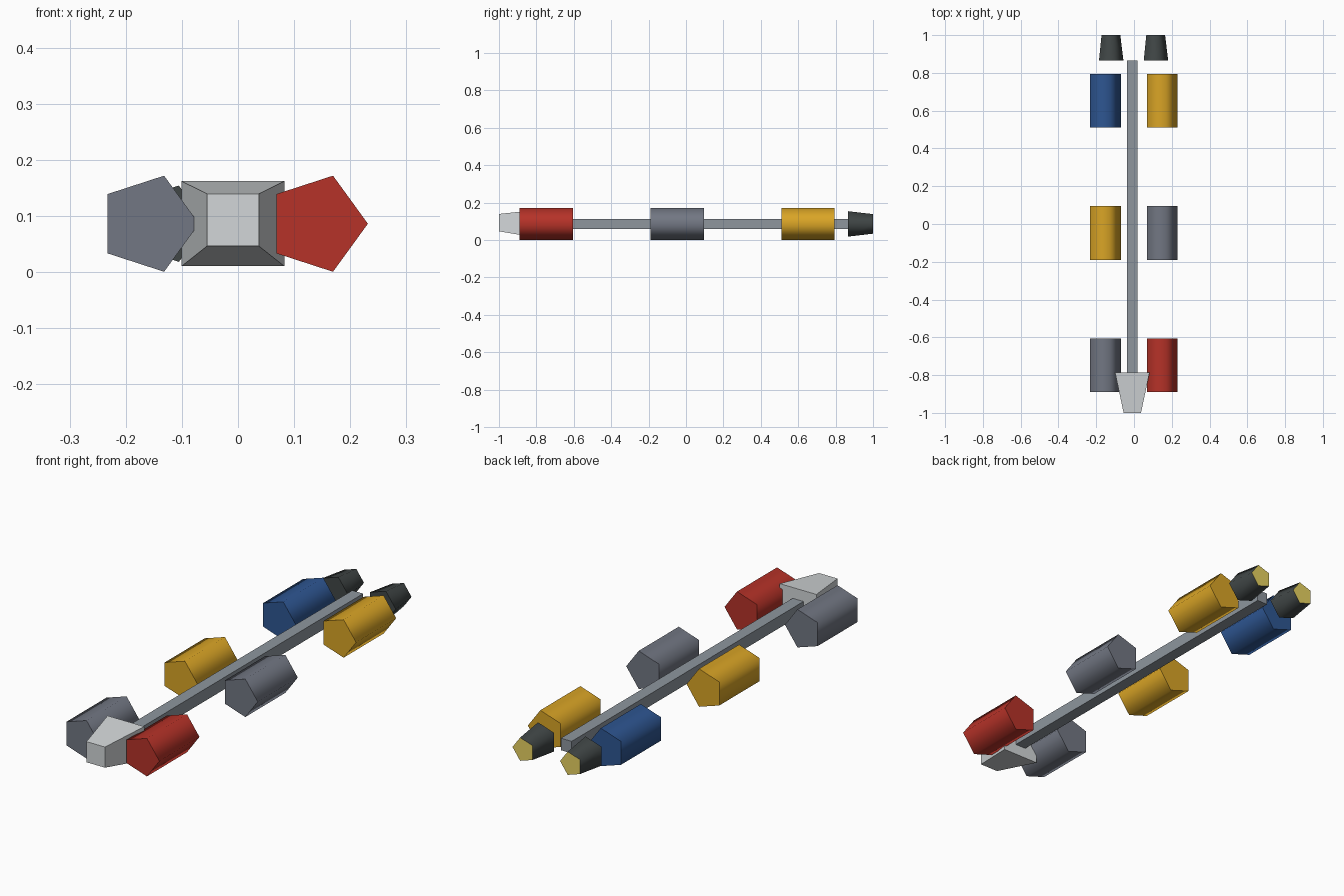
import bpy
import bmesh
from math import sin, cos, tau, radians

if "Cube" in bpy.data.objects:
    bpy.data.objects.remove(bpy.data.objects["Cube"], do_unlink=True)


def srgb(r, g, b):
    return tuple((c / 255 / 12.92 if c <= 10 else ((c / 255 + 0.055) / 1.055) ** 2.4)
                 for c in (r, g, b)) + (1.0,)


def material(name, rgb):
    mat = bpy.data.materials.new(name)
    mat.use_nodes = True
    mat.diffuse_color = srgb(*rgb)
    mat.node_tree.nodes["Principled BSDF"].inputs["Base Color"].default_value = srgb(*rgb)
    return mat


red = material("red", (182, 50, 40))
grey = material("slate grey", (114, 119, 131))
yellow = material("golden yellow", (218, 165, 38))
blue = material("blue", (46, 86, 146))
light = material("light grey", (210, 214, 216))
steel = material("steel grey", (142, 150, 158))
dark = material("charcoal", (64, 70, 70))
glow = material("pale yellow", (232, 211, 98))

MID_X, MID_Z = -0.009, 0.0865


def pentagon(x, radius):
    # one corner points to +x
    return [(x + radius * cos(tau * i / 5), MID_Z + radius * sin(tau * i / 5)) for i in range(5)]


def rectangle(half_x, half_z, z=MID_Z):
    return [(MID_X + sx * half_x, z + sz * half_z)
            for sx, sz in ((1, 1), (-1, 1), (-1, -1), (1, -1))]


def loft(name, front, y_front, back, y_back, mats, smooth=False):
    """Closed solid between a front and a back outline."""
    bm = bmesh.new()
    a = [bm.verts.new((x, y_front, z)) for x, z in front]
    b = [bm.verts.new((x, y_back, z)) for x, z in back]
    bm.faces.new(a)
    bm.faces.new(b[::-1])
    for i in range(len(a)):
        j = (i + 1) % len(a)
        bm.faces.new((a[i], b[i], b[j], a[j]))
    bmesh.ops.recalc_face_normals(bm, faces=bm.faces[:])
    # a second material goes on the rear face
    if len(mats) > 1:
        for f in bm.faces:
            f.material_index = int(f.normal.y > 0.9)
    mesh = bpy.data.meshes.new(name)
    bm.to_mesh(mesh)
    bm.free()
    for m in mats:
        mesh.materials.append(m)
    obj = bpy.data.objects.new(name, mesh)
    bpy.context.collection.objects.link(obj)
    if smooth:
        bpy.ops.object.select_all(action='DESELECT')
        obj.select_set(True)
        bpy.context.view_layer.objects.active = obj
        bpy.ops.object.shade_smooth_by_angle(angle=radians(78))
    return obj


# central beam and cabin
loft("spine", rectangle(0.027, 0.027), -0.785, rectangle(0.027, 0.027), 0.865, [steel])
loft("cabin", rectangle(0.046, 0.0465, 0.0933), -1.0,
     rectangle(0.0915, 0.0757), -0.785, [light])

# cargo pods and engines on both sides
for side, sx, colours in (("left", 1, (red, grey, yellow)),
                          ("right", -1, (grey, yellow, blue))):
    ring = pentagon(MID_X + sx * 0.1505, 0.09)
    for place, y, colour in zip(("front", "middle", "rear"), (-0.89, -0.19, 0.51), colours):
        loft(f"{place}_{side}_pod", ring, y, ring, y + 0.285, [colour], True)
    engine_x = MID_X + sx * 0.1185
    loft(f"{side}_engine", pentagon(engine_x, 0.0715), 0.865,
         pentagon(engine_x, 0.055), 1.0, [dark, glow], True)
